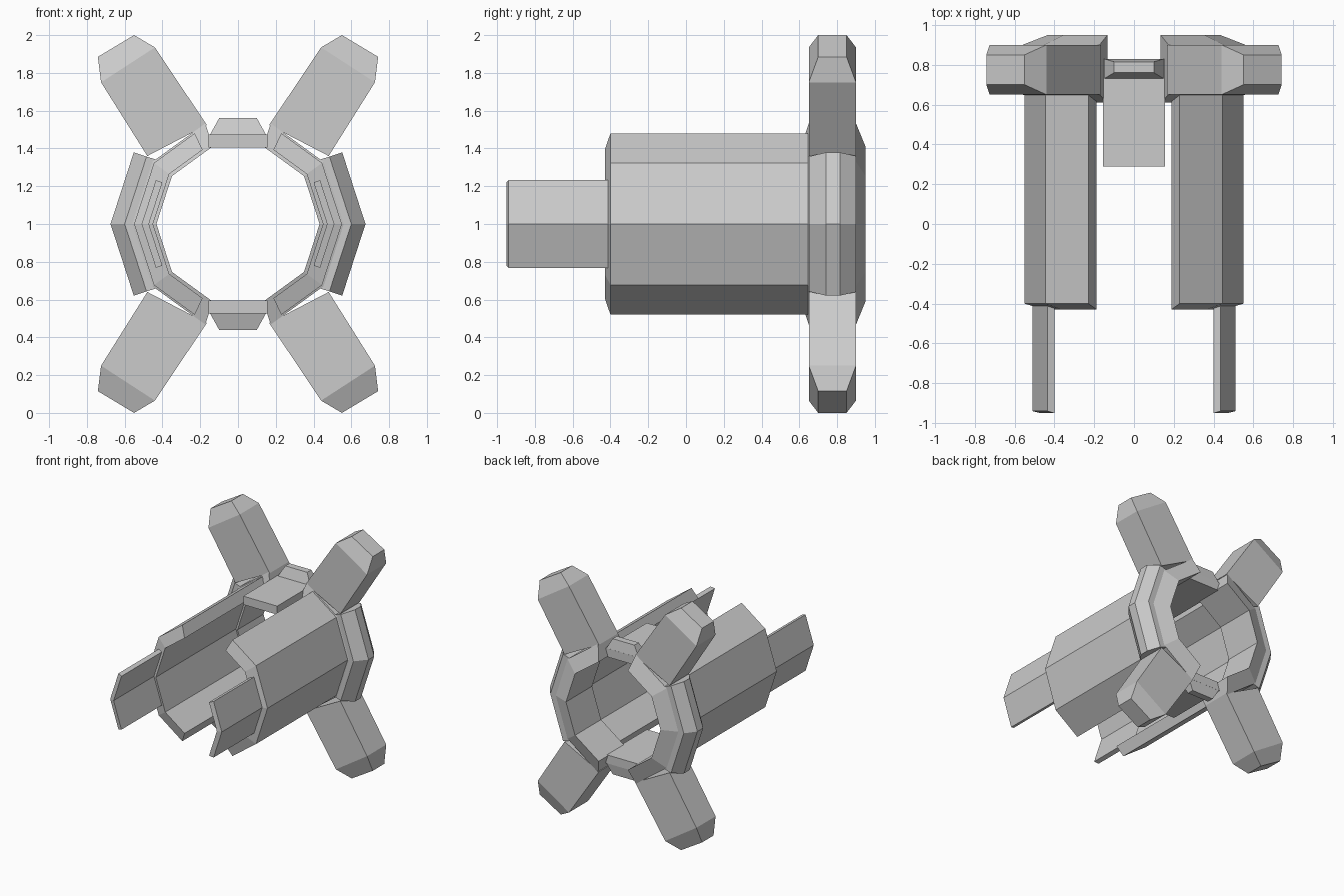
import bpy, bmesh
from math import cos, sin, radians

if "Cube" in bpy.data.objects:
    bpy.data.objects.remove(bpy.data.objects["Cube"])

C18 = cos(radians(18))


def loft(name, sections, axes=(False, False, False)):
    """Skin equal-length closed sections, cap both ends, mirror about (0, 0, 1)."""
    bm = bmesh.new()
    rows = [[bm.verts.new(p) for p in s] for s in sections]
    n = len(rows[0])
    for a, b in zip(rows, rows[1:]):
        for i in range(n):
            j = (i + 1) % n
            bm.faces.new((a[i], a[j], b[j], b[i]))
    bm.faces.new(rows[0])
    bm.faces.new(rows[-1])
    bmesh.ops.recalc_face_normals(bm, faces=bm.faces)
    me = bpy.data.meshes.new(name)
    bm.to_mesh(me)
    bm.free()
    ob = bpy.data.objects.new(name, me)
    ob.location.z = 1
    bpy.context.collection.objects.link(ob)
    if any(axes):
        m = ob.modifiers.new("Mirror", 'MIRROR')
        m.use_axis = axes
        m.use_mirror_merge = False
    return ob


def on_decagon(deg):
    """Point on a ten-sided outline (corners at 0, 36, 72...) at an angle."""
    off = abs(deg) % 36 - 18
    k = C18 / cos(radians(off))
    a = radians(deg)
    return lambda r: (r * k * cos(a), r * k * sin(a))


def square_end(t, side):
    """End of a decagon face cut square, t beyond the face centre."""
    a = radians(18)
    return lambda r: (r * C18 * cos(a) - t * sin(a),
                      side * (r * C18 * sin(a) + t * cos(a)))


def shell(name, profile, stations):
    """Sweep an (r, y) profile round the decagon; mirrored to the other side."""
    secs = [[(f(r)[0], y, f(r)[1]) for r, y in profile] for f in stations]
    return loft(name, secs, (True, False, False))


# long half shells of the barrel
shell("barrel_shell", [(.45, -.43), (.55, -.40), (.55, .67), (.45, .67)],
      [on_decagon(d) for d in (-64.5, -36, 0, 36, 64.5)])

# rear collar
shell("rear_collar", [(.432, .61), (.56, .65), (.56, .90), (.432, .95)],
      [on_decagon(d) for d in (-72, -36, 0, 36, 72)])

# raised pads on the collar sides
shell("collar_pad",
      [(.54, .65), (.60, .65), (.675, .74), (.675, .815), (.61, .90), (.54, .90)],
      [square_end(.19, -1), on_decagon(0), square_end(.19, 1)])

# thin tongues at the front
shell("front_tongue", [(.472, -.95), (.51, -.94), (.51, -.38), (.472, -.38)],
      [square_end(.086, -1), on_decagon(0), square_end(.086, 1)])

# four splayed arms with tapered tips
arm = [((.165, .524), (.48, .36), .65, .90),
       ((.44, .935), (.725, .75), .65, .90),
       ((.55, 1.0), (.742, .885), .70, .85)]
loft("arm", [[(a[0], y0, a[1]), (b[0], y0, b[1]), (b[0], y1, b[1]), (a[0], y1, a[1])]
             for a, b, y0, y1 in arm], (True, False, True))


def rect(hx, y0, y1, z):
    return [(-hx, y0, z), (hx, y0, z), (hx, y1, z), (-hx, y1, z)]


# top and bottom bridge plates with their lugs
loft("bridge_plate", [rect(.155, .29, .83, .405), rect(.155, .29, .83, .475)],
     (False, False, True))
loft("bridge_lug", [rect(.15, .73, .83, .47), rect(.10, .76, .815, .56)],
     (False, False, True))
